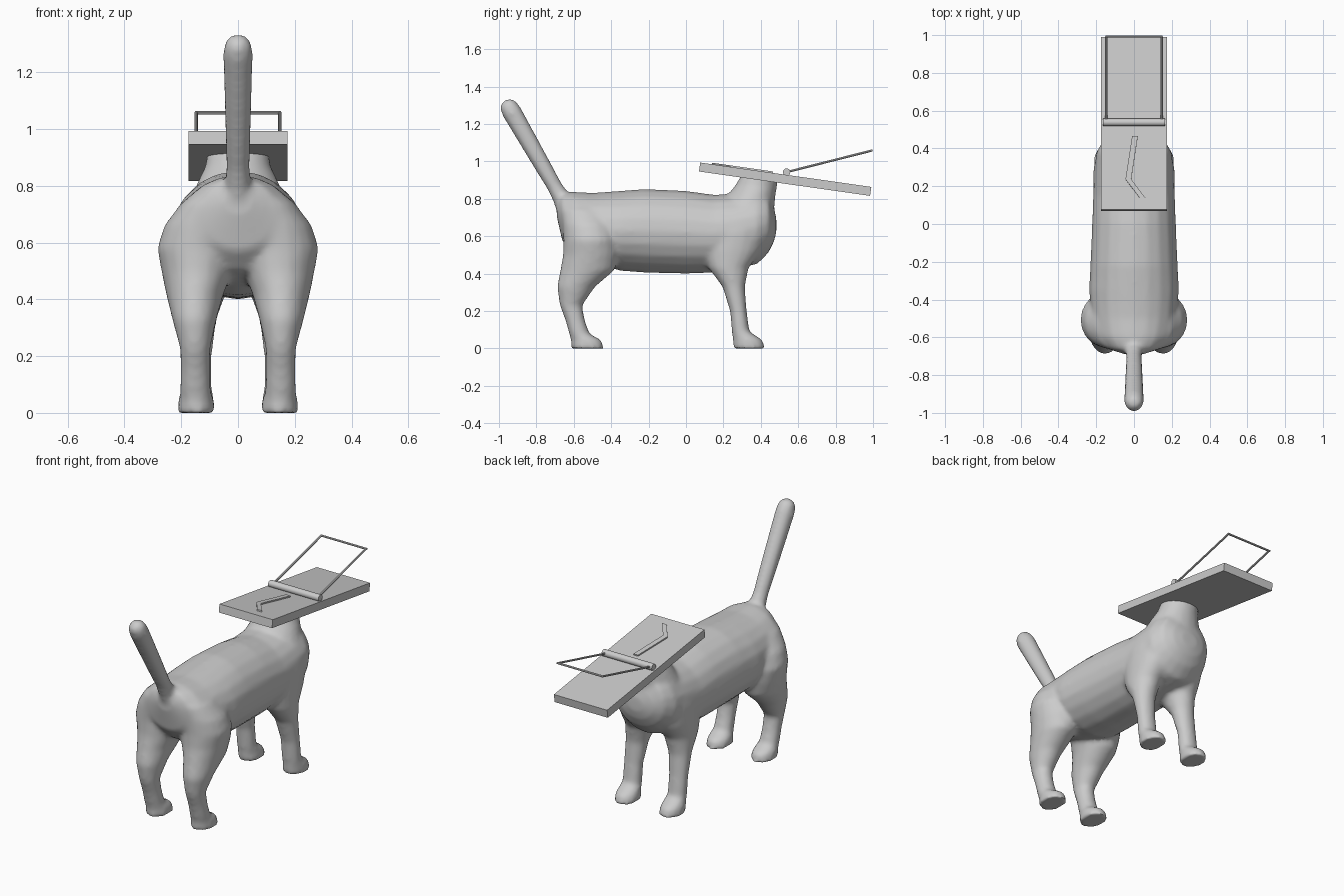
import bpy, bmesh, math
from mathutils import Vector, Matrix

if "Cube" in bpy.data.objects:
    bpy.data.objects.remove(bpy.data.objects["Cube"])

grey = bpy.data.materials.new("light grey")
grey.diffuse_color = (0.6, 0.6, 0.6, 1)
grey.use_nodes = True
grey.node_tree.nodes["Principled BSDF"].inputs["Base Color"].default_value = grey.diffuse_color


def make_object(name, bm):
    bmesh.ops.recalc_face_normals(bm, faces=bm.faces)
    me = bpy.data.meshes.new(name)
    bm.to_mesh(me)
    bm.free()
    me.materials.append(grey)
    ob = bpy.data.objects.new(name, me)
    bpy.context.collection.objects.link(ob)
    return ob


def loft(bm, rings):
    """Skin a closed tube through rings of (centre, axis_a, axis_b)."""
    n, loops = 20, []
    for c, a, b in rings:
        loops.append([bm.verts.new(Vector(c) + Vector(a) * math.cos(t) + Vector(b) * math.sin(t))
                      for t in (2 * math.pi * i / n for i in range(n))])
    for lo, hi in zip(loops, loops[1:]):
        for i in range(n):
            j = (i + 1) % n
            bm.faces.new((lo[i], lo[j], hi[j], hi[i]))
    bm.faces.new(loops[0][::-1])
    bm.faces.new(loops[-1])


def upright(rows, side=1):
    """Horizontal rings from rows of (z, inner x, outer x, back y, front y)."""
    return [((side * (x0 + x1) / 2, (y0 + y1) / 2, z), ((x1 - x0) / 2, 0, 0), (0, (y1 - y0) / 2, 0))
            for z, x0, x1, y0, y1 in rows]


body = bmesh.new()

# Torso: y, bottom z, top z, half width
torso = [(-.69, .70, .79, .05), (-.66, .57, .83, .14), (-.60, .50, .838, .20), (-.50, .46, .832, .225),
         (-.35, .415, .843, .238), (-.22, .405, .853, .232), (0, .40, .843, .222), (.15, .405, .822, .217),
         (.28, .43, .83, .212), (.38, .45, .85, .20), (.44, .51, .83, .165), (.47, .57, .75, .11),
         (.483, .62, .70, .05)]
loft(body, [((0, y, (a + b) / 2), (w, 0, 0), (0, 0, (b - a) / 2)) for y, a, b, w in torso])

# Neck
loft(body, upright([(.60, -.17, .17, .15, .46), (.75, -.17, .17, .17, .472), (.83, -.135, .135, .23, .48),
                    (.87, -.115, .115, .262, .488), (.925, -.108, .108, .295, .493)]))

# Legs with paws
hind = [(0, .078, .215, -.615, -.437), (.045, .085, .21, -.615, -.452), (.078, .095, .205, -.625, -.515),
        (.15, .098, .203, -.645, -.54), (.23, .097, .205, -.675, -.555), (.33, .075, .232, -.69, -.485),
        (.42, .05, .254, -.672, -.38), (.50, .02, .27, -.658, -.36), (.58, 0, .285, -.655, -.36),
        (.66, 0, .26, -.66, -.38), (.74, 0, .20, -.67, -.42), (.79, 0, .13, -.66, -.45)]
fore = [(0, .078, .212, .252, .425), (.045, .085, .21, .25, .41), (.09, .092, .203, .245, .34),
        (.20, .092, .203, .235, .325), (.33, .075, .206, .195, .315), (.43, .04, .213, .12, .335),
        (.52, 0, .217, .08, .40), (.62, 0, .217, .08, .43), (.70, 0, .19, .12, .43)]
for side in (1, -1):
    loft(body, upright(hind, side))
    loft(body, upright(fore, side))

# Raised tail with a rounded tip
root, tip = Vector((0, -.63, .74)), Vector((0, -.966, 1.325))
d = (tip - root).normalized()
up = d.cross(Vector((1, 0, 0)))
tail = [(0, .06), (.12, .046), (.22, .041), (.4, .045), (.7, .05), (.9, .053), (.96, .047), (.99, .032), (1.005, .012)]
loft(body, [(root.lerp(tip, t), Vector((r, 0, 0)), up * r) for t, r in tail])

# Blend the body parts into one skin
body_ob = make_object("animal_body", body)
m = body_ob.modifiers.new("blend", 'REMESH')
m.mode, m.voxel_size, m.use_smooth_shade = 'VOXEL', .013, True
m = body_ob.modifiers.new("soften", 'SMOOTH')
m.factor, m.iterations = .5, 8

# Trap board, tilted forward
tilt = Matrix.Translation((0, .53, .905)) @ Matrix.Rotation(math.radians(-8.1), 4, 'X')
bm = bmesh.new()
bmesh.ops.create_cube(bm, size=1, matrix=tilt @ Matrix.Diagonal((.35, .924, .048, 1)))
make_object("trap_board", bm)


def rod(bm, a, b, r, n):
    a, b = Vector(a), Vector(b)
    rot = (b - a).to_track_quat('Z', 'Y').to_matrix().to_4x4()
    bmesh.ops.create_cone(bm, cap_ends=True, segments=n, radius1=r, radius2=r, depth=(b - a).length,
                          matrix=Matrix.Translation((a + b) / 2) @ rot)


# Spring roller and wire snap bar
bm = bmesh.new()
rod(bm, (-.165, .538, .943), (.165, .538, .943), .02, 16)
roller = make_object("spring_roller", bm)
bm = bmesh.new()
for x in (-.147, .147):
    rod(bm, (x, .538, .943), (x, .993, 1.058), .006, 8)
rod(bm, (-.152, .993, 1.058), (.152, .993, 1.058), .006, 8)
wire = make_object("snap_wire", bm)
for ob in (roller, wire):
    bpy.context.view_layer.objects.active = ob
    ob.select_set(True)
bpy.ops.object.shade_smooth_by_angle(angle=math.radians(40))

# Bent catch strip lying on the board
bm = bmesh.new()
path = [(.005, -.07), (-.03, -.30), (.045, -.40)]
lows, highs = [], []
for x, y in path:
    for z, out in ((.02, lows), (.032, highs)):
        out.append([bm.verts.new(tilt @ Vector((x + s * .015, y, z))) for s in (-1, 1)])
for i in range(2):
    a, b, c, e = lows[i], lows[i + 1], highs[i], highs[i + 1]
    bm.faces.new((a[0], a[1], b[1], b[0]))
    bm.faces.new((c[0], c[1], e[1], e[0]))
    for k in (0, 1):
        bm.faces.new((a[k], b[k], e[k], c[k]))
for i in (0, 2):
    bm.faces.new((lows[i][0], lows[i][1], highs[i][1], highs[i][0]))
make_object("catch_strip", bm)
